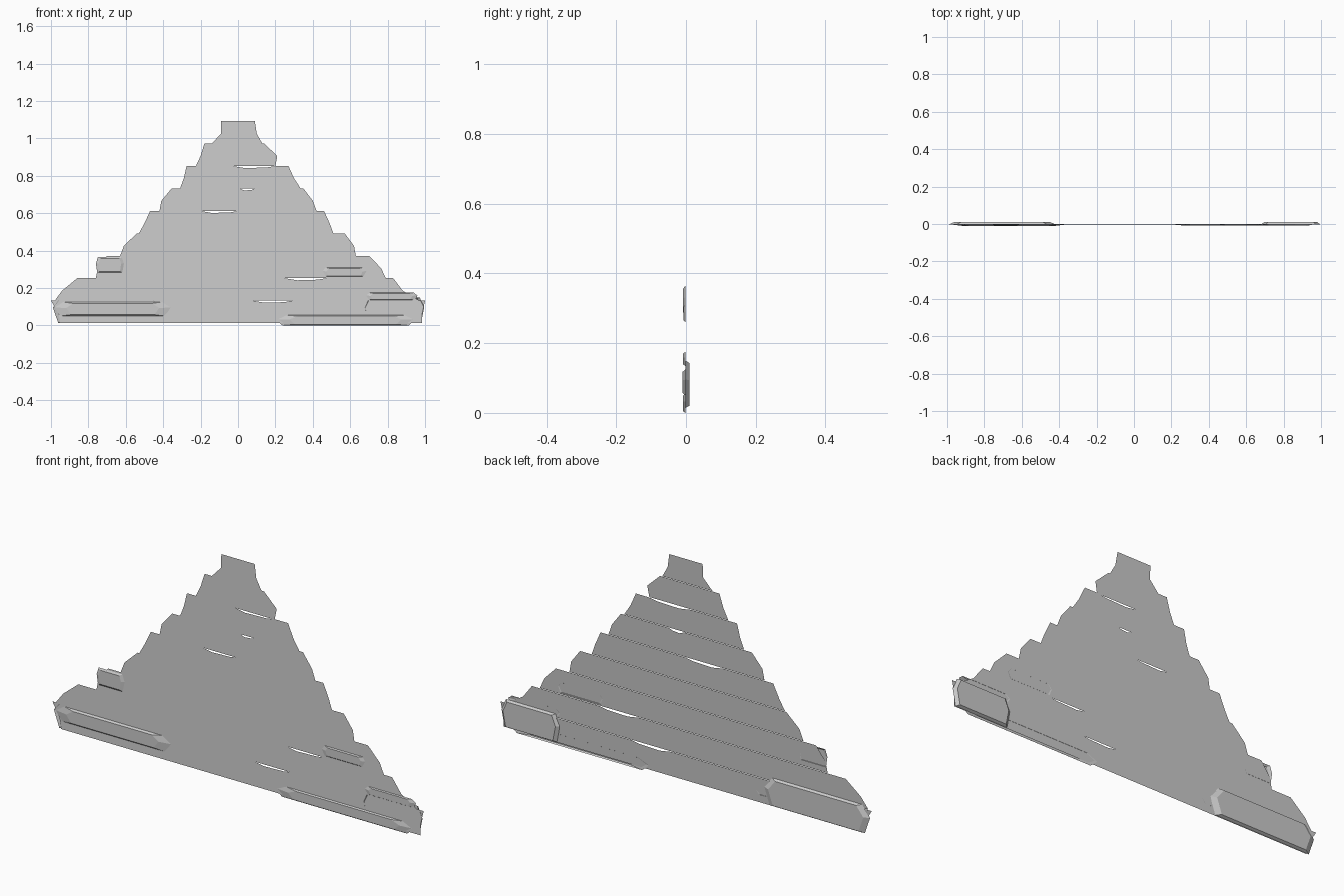
import bpy, bmesh

if "Cube" in bpy.data.objects:
    bpy.data.objects.remove(bpy.data.objects["Cube"])

STEP, BASE = 0.12, 0.012

def finish(name, rings):
    """Mesh from one outline, or from two outlines bridged into a shallow raised patch."""
    bm = bmesh.new()
    loops = [[bm.verts.new(p) for p in ring] for ring in rings]
    bm.faces.new(loops[-1])
    for a, b in zip(loops, loops[1:]):
        for i in range(len(a)):
            j = (i + 1) % len(a)
            bm.faces.new((a[i], a[j], b[j], b[i]))
    me = bpy.data.meshes.new(name)
    bm.to_mesh(me)
    bm.free()
    bpy.context.collection.objects.link(bpy.data.objects.new(name, me))

def notch(x0, x1, z, depth):
    """Worn slit along a board's upper edge."""
    w = x1 - x0
    return [(x0, z), (x0 + w * .3, z - depth), (x0 + w * .8, z - depth * .7), (x1, z)]

def plank(i, left, right, slit):
    """Thin board leaning slightly; edges given at bottom, middle and top."""
    z0 = BASE + STEP * i
    heights = [z0, z0 + STEP * .45, z0 + STEP]
    outline = list(zip(left, heights))
    if slit:
        outline += notch(*slit, z0 + STEP, .011)
    outline += reversed(list(zip(right, heights)))
    finish(f"plank_{i + 1}", [[(x, -.004 + .004 * (z - z0) / STEP, z) for x, z in outline]])

def patch(name, x0, x1, z0, z1, y, inset=.8):
    """Six-sided raised facet with pointed ends."""
    cx, cz, w, h = (x0 + x1) / 2, (z0 + z1) / 2, (x1 - x0) / 2, (z1 - z0) / 2
    hexagon = [(-1, .2), (-.9, -1), (.9, -1), (1, .2), (.85, 1), (-.85, 1)]
    finish(name, [[(cx + u * w * s, d, cz + v * h * s) for u, v in hexagon]
                  for s, d in ((1, -.002), (inset, y))])

# Stepped boards of the triangular wall, from the ground up
edges = [
    ((-.95, -.96, -1.0), (.985, .985, 1.0)),
    ((-.98, -.94, -.86), (.97, .88, .83)),
    ((-.76, -.75, -.70), (.79, .765, .70)),
    ((-.63, -.61, -.54), (.63, .62, .57)),
    ((-.53, -.50, -.47), (.51, .49, .46)),
    ((-.42, -.41, -.355), (.42, .40, .35)),
    ((-.31, -.29, -.275), (.335, .30, .27)),
    ((-.225, -.20, -.18), (.20, .21, .14)),
    ((-.14, -.09, -.09), (.13, .10, .09)),
]
slits = {0: (.08, .29), 1: (.25, .47), 4: (-.2, 0), 5: (.01, .09), 6: (-.03, .2)}
for i, (left, right) in enumerate(edges):
    plank(i, left, right, slits.get(i))

# Thick splintered ends on the back of the lowest boards
patch("left_end_back", -.99, -.42, .014, .15, .010, .9)
patch("right_end_back", .68, .995, .014, .15, .010, .9)

# Worn facets on the front
patch("left_base_facet", -.98, -.36, .05, .125, -.010)
patch("base_splinter", .20, .95, .0, .055, -.009)
patch("left_third_facet", -.76, -.61, .28, .365, -.008)
patch("right_third_facet", .45, .69, .26, .31, -.007)
patch("right_upper_facet", .68, .96, .135, .175, -.008)
